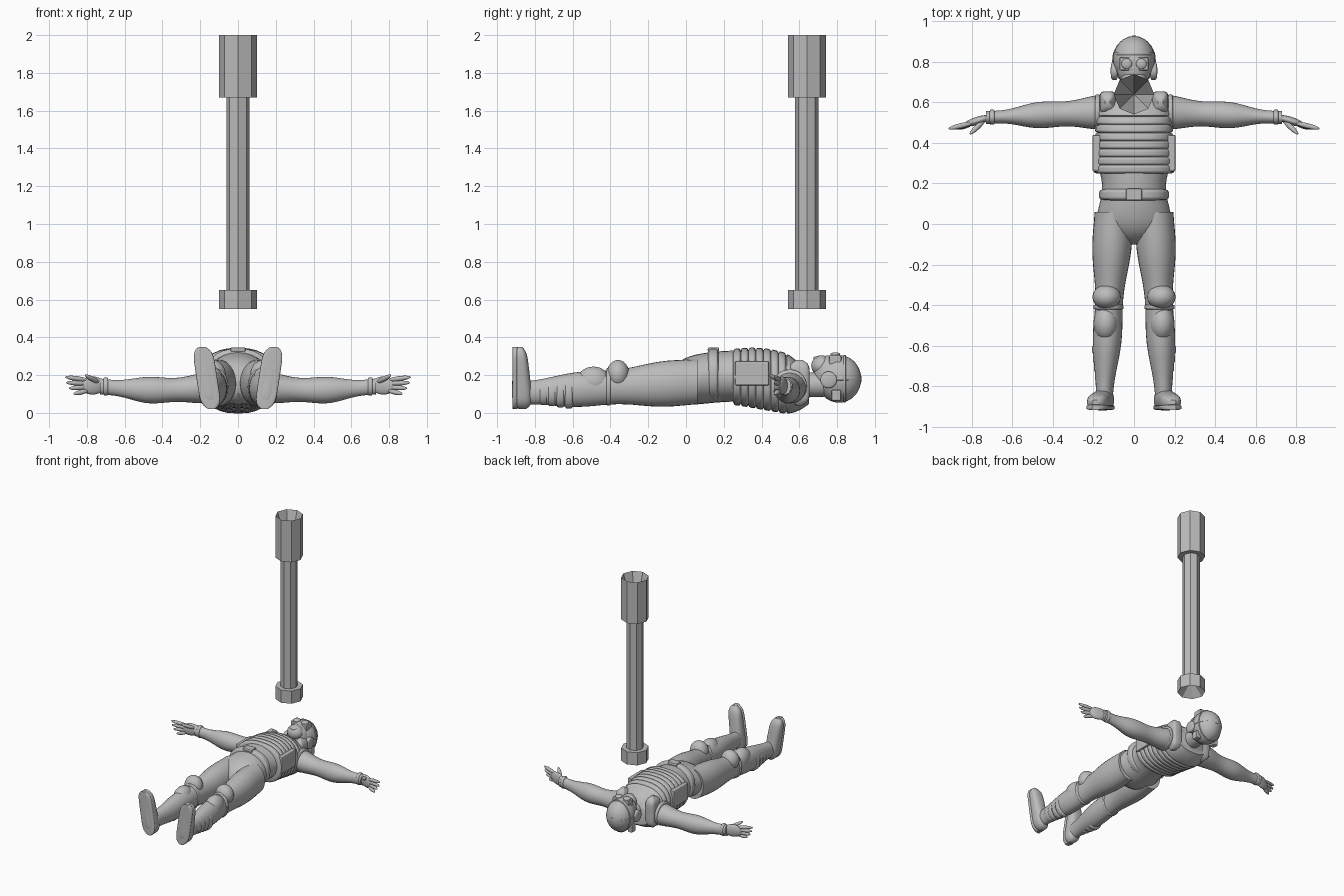
import bpy
import bmesh
from math import sin, cos, pi, radians
from mathutils import Matrix, Vector

if "Cube" in bpy.data.objects:
    bpy.data.objects.remove(bpy.data.objects["Cube"], do_unlink=True)

grey = bpy.data.materials.new("plain_grey")
grey.use_nodes = True
grey.diffuse_color = (.5, .5, .5, 1)
for node in grey.node_tree.nodes:
    if node.type == "BSDF_PRINCIPLED":
        node.inputs["Base Color"].default_value = grey.diffuse_color


def finish(name, bm, mirror=False, smooth=True, bevel=False):
    """Turn a bmesh into a named object, optionally mirrored across x."""
    bmesh.ops.recalc_face_normals(bm, faces=bm.faces[:])
    mesh = bpy.data.meshes.new(name)
    bm.to_mesh(mesh)
    bm.free()
    mesh.materials.append(grey)
    for polygon in mesh.polygons:
        polygon.use_smooth = smooth
    if smooth:
        mesh.set_sharp_from_angle(angle=radians(40))
    obj = bpy.data.objects.new(name, mesh)
    bpy.context.scene.collection.objects.link(obj)
    if bevel:
        modifier = obj.modifiers.new("Bevel", "BEVEL")
        modifier.width = .008
        modifier.segments = 2
    if mirror:
        obj.modifiers.new("Mirror", "MIRROR").use_mirror_merge = False


def skin(name, axis, rings, sides=28, power=2, **options):
    """Skin superellipse rings: position, two centres, two radii."""
    bm = bmesh.new()
    loops = []
    for t, a, b, ra, rb in rings:
        loop = []
        for i in range(sides):
            c, s = cos(2 * pi * i / sides), sin(2 * pi * i / sides)
            u = a + ra * abs(c) ** (2 / power) * (1 if c > 0 else -1)
            v = b + rb * abs(s) ** (2 / power) * (1 if s > 0 else -1)
            point = {"X": (t, u, v), "Y": (u, t, v), "Z": (u, v, t)}[axis]
            loop.append(bm.verts.new(point))
        loops.append(loop)
    for low, high in zip(loops, loops[1:]):
        for i in range(sides):
            j = (i + 1) % sides
            bm.faces.new((low[i], low[j], high[j], high[i]))
    bm.faces.new(loops[0])
    bm.faces.new(loops[-1])
    finish(name, bm, **options)


def loft(name, axis, start, end, shape, steps=24, **options):
    """Skin rings whose centres and radii follow a rule along the length."""
    rings = []
    for i in range(steps + 1):
        f = i / steps
        rings.append((start + (end - start) * f, *shape(f)))
    skin(name, axis, rings, **options)


def rounded(f):
    """Scale that stays full along a part and closes in at both ends."""
    return max(.1, 1 - abs(2 * f - 1) ** 6) ** .5


def bulge(f, peak):
    """Muscle wave with crests half a length apart."""
    return cos(4 * pi * (f - peak))


def band(name, axis, middle, width, a, b, ra, rb, **options):
    """Rounded band wrapped round a part."""
    loft(name, axis, middle - width / 2, middle + width / 2,
         lambda f: (a, b, ra * rounded(f), rb * rounded(f)), steps=12, **options)


def ellipsoid(name, centre, radii, aim=(0, 0, 1), **options):
    """Ellipsoid whose own z axis points along aim."""
    bm = bmesh.new()
    turn = Vector(aim).to_track_quat("Z", "Y").to_matrix().to_4x4()
    matrix = Matrix.Translation(centre) @ turn @ Matrix.Diagonal((*radii, 1))
    bmesh.ops.create_uvsphere(bm, u_segments=24, v_segments=16, radius=1, matrix=matrix)
    finish(name, bm, **options)


def box(name, centre, half, **options):
    """Block with softened edges."""
    bm = bmesh.new()
    matrix = Matrix.Translation(centre) @ Matrix.Diagonal((*half, 1))
    bmesh.ops.create_cube(bm, size=2, matrix=matrix)
    finish(name, bm, smooth=False, bevel=True, **options)


# Hanging eight-sided pole with hollow flared ends
wide, slim, tip = .1, .062, .001
top, neck, collar, bottom = 2, 1.67, .65, .55
profile = [(neck, tip), (top, wide), (neck, wide), (neck, slim),
           (collar, slim), (collar, wide), (bottom, wide), (collar, tip)]
skin("pole", "Z", [(z, 0, .64, r, r) for z, r in profile], sides=8, smooth=False)


# Trunk and neck
def trunk_shape(f):
    k = rounded(f)
    return 0, .15 + .045 * sin(pi * f), (.175 + .018 * bulge(f, .12)) * k, .135 * k


loft("trunk", "Y", -.1, .66, trunk_shape)
band("neck", "Y", .68, .2, 0, .15, .065, .065)

# Belt and buckle
band("belt", "Y", .145, .07, 0, .2, .172, .14, power=2.3)
box("buckle", (0, .145, .335), (.04, .03, .012))


# Vest: ribbed lower half, plain chest narrowing to the shoulders
def vest_shape(f):
    groove = max(0, cos(20 * pi * f)) ** 4 * .012 if f < .75 else 0
    taper = max(0, f - .65) / .35
    across = (.2 - .015 * f) * (1 - .3 * taper ** 3) - groove
    deep = (.148 + .016 * sin(pi * f)) * (1 - .5 * taper ** 2) - groove
    return 0, .19 - .07 * f * f, across, deep


loft("vest", "Y", .25, .65, vest_shape, steps=80, power=2.4)
band("shoulder_strap", "Z", .16, .24, .13, .6, .04, .055, power=4, mirror=True)
band("armhole_rim", "X", .18, .03, .55, .14, .09, .09, mirror=True)
box("side_panel", (.185, .35, .21), (.02, .09, .065), mirror=True)


# Sleeves with cuffs
def arm_shape(f):
    wave = .007 * bulge(f, .6)
    return (.555 - .03 * f, .14 - .02 * sin(pi * f),
            .08 - .05 * f ** 1.5 + wave, .075 - .035 * f * f + wave)


loft("arm", "X", .1, .73, arm_shape, mirror=True)
band("glove_cuff", "X", .7, .03, .527, .14, .037, .048, mirror=True)

# Hands: palm, four spread fingers and a thumb
ellipsoid("palm", (.77, .51, .145), (.02, .048, .07), aim=(1, -.3, 0), mirror=True)
digits = [("thumb", Vector((.735, .515, .16)), Vector((.81, .443, .2)))]
for i, name in enumerate(("index", "middle", "ring", "little")):
    digits.append((name + "_finger", Vector((.79, .5, .173 - .018 * i)),
                   Vector((.915 - .005 * i * i, .47, .19 - .03 * i))))
for name, base, end in digits:
    ellipsoid(name, (base + end) / 2, (.013, .013, (end - base).length / 2),
              aim=end - base, mirror=True)


# Trouser legs
def leg_shape(f):
    wave = .007 * bulge(f, .7)
    return (.1 + .047 * f, .165 - .06 * f,
            .1 - .052 * f + wave, .125 - .058 * f + wave)


loft("leg", "Y", .06, -.86, leg_shape, mirror=True)

# Knee and shin guards with a strap
ellipsoid("knee_pad", (.135, -.36, .205), (.07, .06, .075), mirror=True)
ellipsoid("shin_pad", (.138, -.49, .165), (.062, .09, .08), mirror=True)
band("knee_strap", "Y", -.41, .03, .126, .138, .075, .1, mirror=True)

# Boots: wrapped shafts, upright feet and soles
for i in range(4):
    k = 1 - .08 * i
    band("boot_wrap", "Y", -.62 - .045 * i, .05, .145, .107,
         .063 * k, .085 * k, mirror=True)


def foot_shape(f):
    k = rounded(f)
    return .14 + .05 * f, -.865 - .015 * f, .052 * k, (.058 - .022 * f) * k


def sole_shape(f):
    return .14 + .05 * f, -.905, .055 * rounded(f), .013


loft("foot", "Z", .02, .35, foot_shape, power=2.6, mirror=True)
loft("sole", "Z", .02, .35, sole_shape, power=4, mirror=True)

# Head and helmet
ellipsoid("face", (0, .76, .205), (.083, .085, .1))
ellipsoid("helmet", (0, .81, .18), (.104, .118, .126))
band("helmet_band", "Z", .18, .025, 0, .805, .108, .122)
box("helmet_clip", (0, .922, .18), (.015, .008, .018))
band("helmet_brim", "Y", .84, .02, 0, .18, .104, .126)

# Goggles and breathing mask
box("goggle_frame", (0, .79, .28), (.072, .032, .026))
band("goggle_lens", "Z", .3, .04, .036, .79, .026, .026, mirror=True)
ellipsoid("mask", (0, .718, .25), (.062, .055, .055))
band("mask_filter", "Z", .285, .03, 0, .705, .03, .03)

# Ear protectors and radio packs
band("ear_cup", "X", .097, .036, .755, .175, .044, .044, mirror=True)
box("radio_pack", (.08, .795, .092), (.02, .025, .03), mirror=True)
